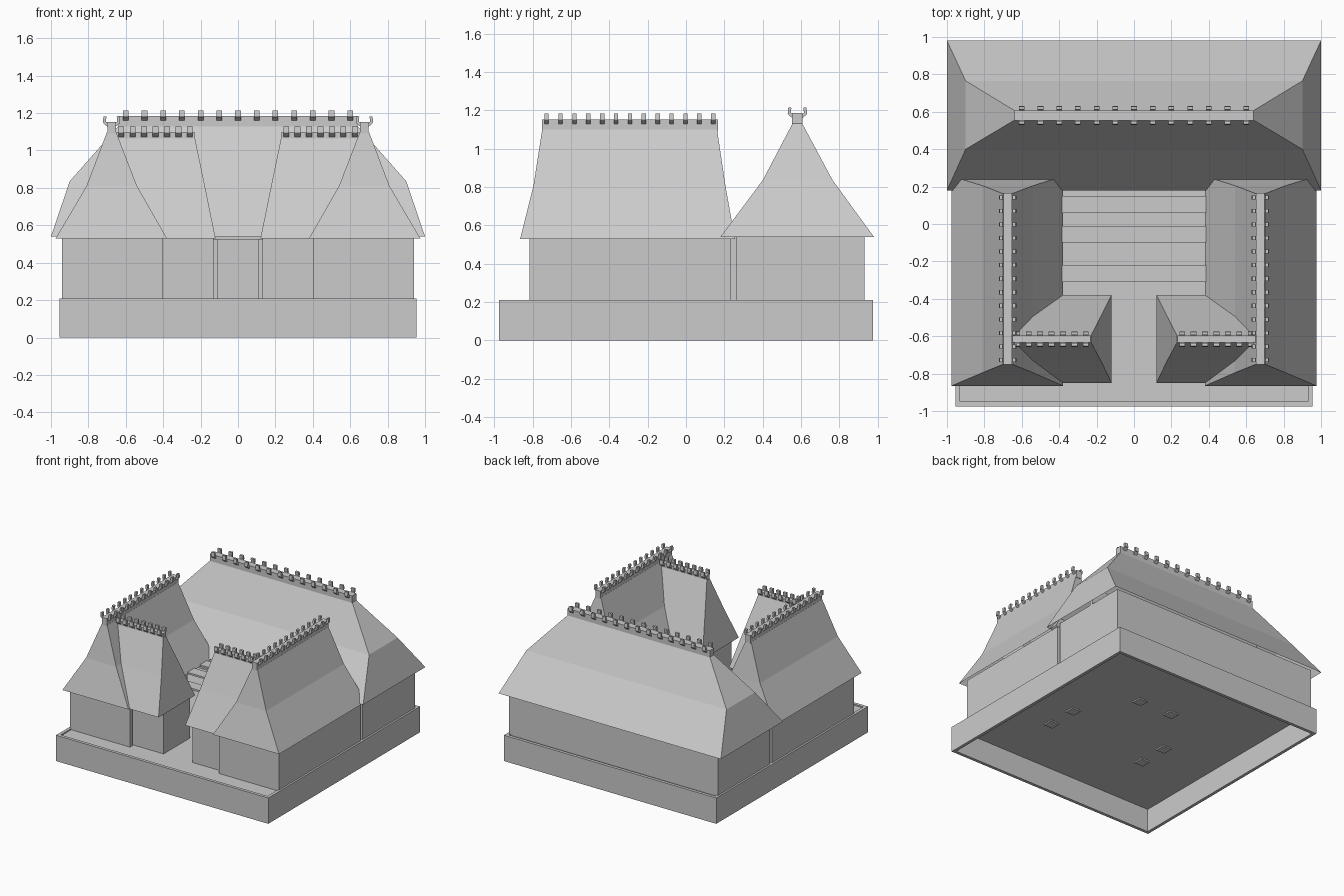
import bpy, bmesh, math
from mathutils import Matrix, Vector

if "Cube" in bpy.data.objects:
    bpy.data.objects.remove(bpy.data.objects["Cube"])


def finish(name, bm):
    bmesh.ops.recalc_face_normals(bm, faces=bm.faces)
    me = bpy.data.meshes.new(name)
    bm.to_mesh(me)
    bm.free()
    ob = bpy.data.objects.new(name, me)
    bpy.context.collection.objects.link(ob)
    return ob


def add_box(bm, x0, x1, y0, y1, z0, z1):
    m = Matrix.Translation(((x0 + x1) / 2, (y0 + y1) / 2, (z0 + z1) / 2))
    m = m @ Matrix.Diagonal((abs(x1 - x0), abs(y1 - y0), z1 - z0, 1))
    bmesh.ops.create_cube(bm, size=1, matrix=m)


def boxes(name, items):
    bm = bmesh.new()
    for it in items:
        add_box(bm, *it)
    return finish(name, bm)


def wall_ring(x0, x1, y0, y1, z0, z1, t):
    x0, x1 = sorted((x0, x1))
    return [(x0, x1, y0, y0 + t, z0, z1), (x0, x1, y1 - t, y1, z0, z1),
            (x0, x0 + t, y0 + t, y1 - t, z0, z1), (x1 - t, x1, y0 + t, y1 - t, z0, z1)]


def hip_roof(name, levels):
    """Loft rectangles (x0, x1, y0, y1, z) from eave to ridge, open below."""
    bm = bmesh.new()
    prev = None
    for x0, x1, y0, y1, z in levels:
        x0, x1 = sorted((x0, x1))
        ring = [bm.verts.new((x, y, z)) for x, y in ((x0, y0), (x1, y0), (x1, y1), (x0, y1))]
        if prev:
            for i in range(4):
                j = (i + 1) % 4
                bm.faces.new((prev[i], prev[j], ring[j], ring[i]))
        prev = ring
    bm.faces.new(prev)
    return finish(name, bm)


def ridge(name, start, end, width, z0, z1, count, inset):
    """Ridge cap with a row of outward leaning finials on both sides."""
    a, b = Vector(start), Vector(end)
    d = (b - a).normalized()
    rot = Matrix.Rotation(math.atan2(d.y, d.x), 4, 'Z')
    length = (b - a).length
    bm = bmesh.new()
    add_box(bm, 0, length, -width / 2, width / 2, z0, z1)
    for i in range(count):
        x = inset + (length - 2 * inset) * i / (count - 1)
        for s in (-1, 1):
            for y, z, h, ang in ((0.003, -0.012, 0.035, 50), (0.014, 0.012, 0.034, -5)):
                m = Matrix.Translation((x, s * (width / 2 + y), z1 + z))
                m = m @ Matrix.Rotation(math.radians(-s * ang), 4, 'X')
                m = m @ Matrix.Diagonal((0.03 if count < 13 or length > 1 else 0.022, 0.016, h, 1))
                bmesh.ops.create_cube(bm, size=1, matrix=m)
    bm.transform(Matrix.Translation((a.x, a.y, 0)) @ rot)
    return finish(name, bm)


# Plinth: hollow underneath, with a low rim around the floor
boxes("plinth_rim", wall_ring(-0.955, 0.955, -0.975, 0.975, 0, 0.21, 0.025))
boxes("floor", [(-0.94, 0.94, -0.96, 0.96, 0.19, 0.2)])

# Main hall at the back
T = 0.03
boxes("hall_walls", [(-0.94, 0.94, 0.93 - T, 0.93, 0.19, 0.56),
                     (-0.94, 0.94, 0.61, 0.64, 0.19, 0.7)]
      + [(s * 0.925 - T / 2, s * 0.925 + T / 2, 0.26, 0.93 - T, 0.19, 0.56) for s in (-1, 1)])
hip_roof("hall_roof", [(-1, 1, 0.18, 0.98, 0.54), (-0.9, 0.9, 0.40, 0.765, 0.835),
                       (-0.64, 0.64, 0.555, 0.607, 1.13)])
ridge("hall_ridge", (-0.64, 0.581), (0.64, 0.581), 0.054, 1.12, 1.185, 13, 0.04)

# Slats spanning the courtyard at eave height
boxes("courtyard_slats", [(-0.42, 0.42, y, y + 0.09, 0.525, 0.54) for y in (0.06, -0.10, -0.31)])

for s, side in ((-1, "left"), (1, "right")):
    # Side wing
    wing = wall_ring(s * 0.94, s * 0.62, -0.815, 0.235, 0.19, 0.545, T)
    wing.append((min(s * 0.62, s * 0.40), max(s * 0.62, s * 0.40), -0.815, -0.815 + T, 0.19, 0.535))
    boxes(side + "_wing_walls", wing)
    hip_roof(side + "_wing_roof", [(s * 0.975, s * 0.38, -0.865, 0.255, 0.53),
                                   (s * 0.81, s * 0.54, -0.795, 0.205, 0.81),
                                   (s * 0.70, s * 0.652, -0.75, 0.162, 1.10)])
    ridge(side + "_wing_ridge", (s * 0.676, -0.752), (s * 0.676, 0.167), 0.046, 1.09, 1.153, 13, 0.025)

    # Gate house
    boxes(side + "_gate_walls", wall_ring(s * 0.60, s * 0.13, -0.77, -0.43, 0.19, 0.545, T))
    hip_roof(side + "_gate_roof", [(s * 0.66, s * 0.12, -0.85, -0.38, 0.53),
                                   (s * 0.66, s * 0.175, -0.735, -0.49, 0.80),
                                   (s * 0.66, s * 0.23, -0.633, -0.597, 1.065)])
    ridge(side + "_gate_ridge", (s * 0.65, -0.615), (s * 0.232, -0.615), 0.036, 1.055, 1.098, 7, 0.025)

    # Porch columns around the courtyard
    boxes(side + "_porch_columns",
          [(s * x - 0.04, s * x + 0.04, y - 0.04, y + 0.04, 0.18, 0.56)
           for x, y in ((0.44, -0.43), (0.44, -0.18), (0.15, 0.25))])
